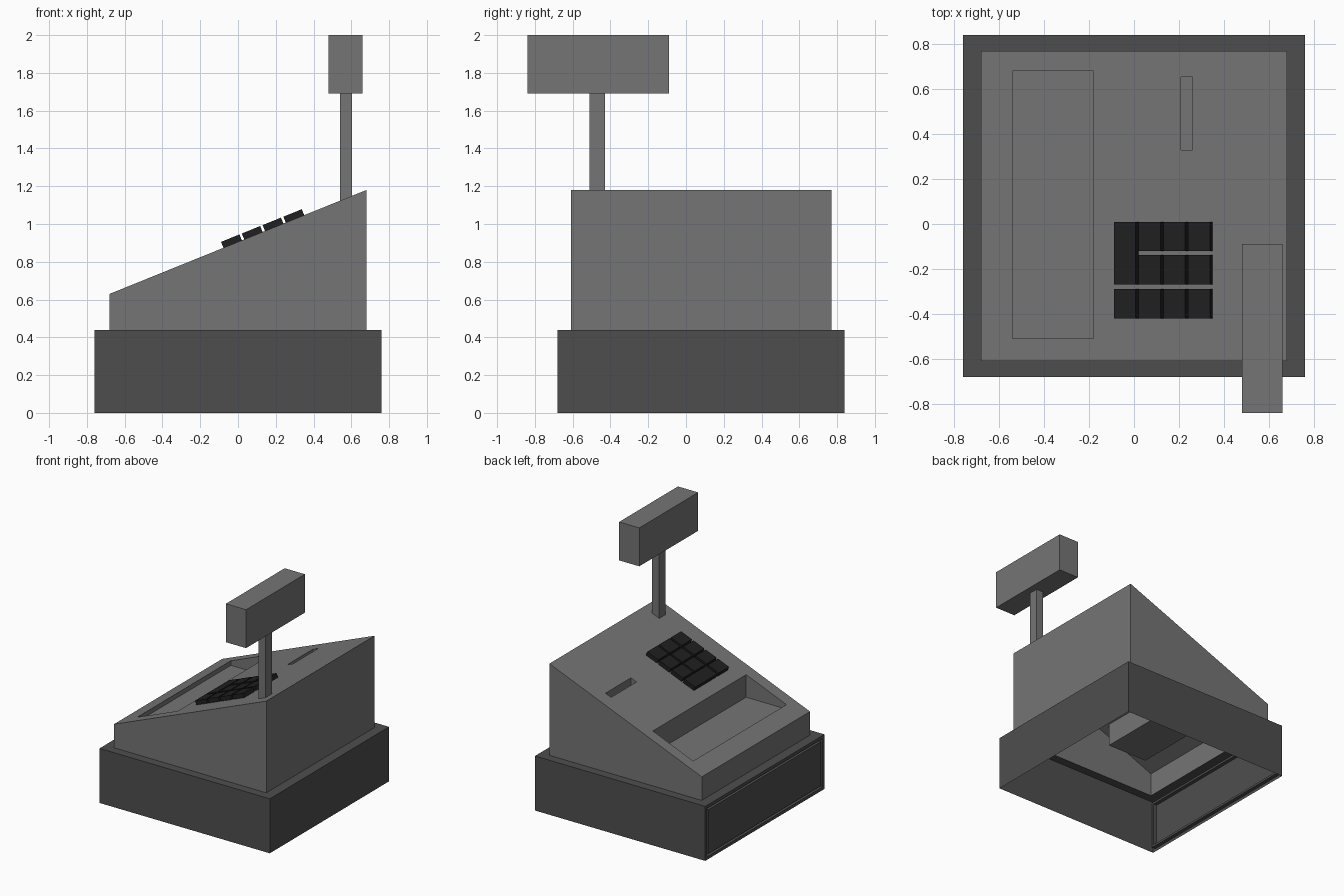
import bpy, bmesh, math
from mathutils import Matrix, Vector

if "Cube" in bpy.data.objects:
    bpy.data.objects.remove(bpy.data.objects["Cube"])


def material(name, v):
    m = bpy.data.materials.new(name)
    m.diffuse_color = (v, v, v, 1)
    m.use_nodes = True
    m.node_tree.nodes["Principled BSDF"].inputs["Base Color"].default_value = m.diffuse_color
    return m


GREY = material("grey", 0.178)
DARK = material("dark_grey", 0.076)
BLACK = material("black", 0.014)


def finish(bm, name, mat):
    mesh = bpy.data.meshes.new(name)
    bm.to_mesh(mesh)
    bm.free()
    mesh.materials.append(mat)
    obj = bpy.data.objects.new(name, mesh)
    bpy.context.collection.objects.link(obj)
    return obj


def box_bm(x, y, z):
    size = [b - a for a, b in (x, y, z)]
    mid = [(a + b) / 2 for a, b in (x, y, z)]
    bm = bmesh.new()
    bmesh.ops.create_cube(bm, size=1, matrix=Matrix.Translation(mid) @ Matrix.Diagonal((*size, 1)))
    return bm


def face_towards(bm, direction):
    bm.normal_update()
    d = Vector(direction)
    return max(bm.faces, key=lambda f: (f.normal.dot(d) > 0.99, f.calc_center_median().dot(d)))


def slope(x):
    return 0.63 + (x + 0.68) * 0.55 / 1.36


# Drawer base: open underneath, top rim around the body
bm = box_bm((-0.76, 0.76), (-0.68, 0.84), (0, 0.44))
bmesh.ops.delete(bm, geom=[face_towards(bm, (0, 0, -1))], context='FACES_ONLY')
top = face_towards(bm, (0, 0, 1))
bmesh.ops.inset_individual(bm, faces=[top], thickness=0.07, depth=0)
for v in top.verts:
    v.co.x = math.copysign(0.68, v.co.x)
    v.co.y = 0.77 if v.co.y > 0 else -0.61
bmesh.ops.delete(bm, geom=[top], context='FACES')
# Drawer front outlined by a groove
drawer = min(bm.faces, key=lambda f: f.calc_center_median().x + abs(f.normal.z) * 9)
for thickness, depth in ((0.035, 0), (0, -0.03), (0.025, 0), (0, 0.03)):
    bm.normal_update()
    bmesh.ops.inset_individual(bm, faces=[drawer], thickness=thickness, depth=depth)
finish(bm, "drawer_base", DARK)

# Sloped body: grid of cells on the slope, with a sunken tray and a slot
xs = [-0.68, -0.54, -0.18, 0.21, 0.26, 0.68]
ys = [-0.61, -0.51, 0.33, 0.655, 0.68, 0.77]
holes = {(1, 1), (1, 2), (1, 3), (3, 2)}
bm = bmesh.new()


def poly(*pts):
    bm.faces.new([bm.verts.new(p) for p in pts])


for i, (x0, x1) in enumerate(zip(xs, xs[1:])):
    for j, (y0, y1) in enumerate(zip(ys, ys[1:])):
        if (i, j) not in holes:
            poly((x0, y0, slope(x0)), (x1, y0, slope(x1)), (x1, y1, slope(x1)), (x0, y1, slope(x0)))
    for y in (ys[0], ys[-1]):
        poly((x0, y, 0.44), (x1, y, 0.44), (x1, y, slope(x1)), (x0, y, slope(x0)))
for y0, y1 in zip(ys, ys[1:]):
    for x in (xs[0], xs[-1]):
        poly((x, y0, 0.44), (x, y1, 0.44), (x, y1, slope(x)), (x, y0, slope(x)))
# Recess walls and flat floors
for (x0, x1), cuts, z in (((-0.54, -0.18), ys[1:5], 0.65), ((0.21, 0.26), ys[2:4], 0.94)):
    for y0, y1 in zip(cuts, cuts[1:]):
        poly((x0, y0, z), (x1, y0, z), (x1, y1, z), (x0, y1, z))
        for x in (x0, x1):
            poly((x, y0, z), (x, y1, z), (x, y1, slope(x)), (x, y0, slope(x)))
    for y in (cuts[0], cuts[-1]):
        poly((x0, y, z), (x1, y, z), (x1, y, slope(x1)), (x0, y, slope(x0)))
bmesh.ops.remove_doubles(bm, verts=bm.verts, dist=0.0005)
bmesh.ops.recalc_face_normals(bm, faces=bm.faces)
finish(bm, "register_body", GREY)

# Keys lying on the slope, one of them double length
angle = math.atan2(0.55, 1.36)
rows = [(-0.42, -0.29), (-0.27, -0.137), (-0.12, 0.01)]
for col in range(4):
    for r, row in enumerate([rows[0], (-0.27, 0.01)] if col == 0 else rows):
        key = finish(box_bm((0, 0.105), row, (0, 0.034)), f"key_{col}_{r}", BLACK)
        x = -0.077 + col * 0.11
        key.location = (x, 0, slope(x))
        key.rotation_euler = (0, -angle, 0)

# Customer display on its post
finish(box_bm((0.54, 0.603), (-0.51, -0.43), (1.12, 1.69)), "display_post", GREY)
finish(box_bm((0.48, 0.66), (-0.84, -0.09), (1.69, 2.0)), "display_box", GREY)
